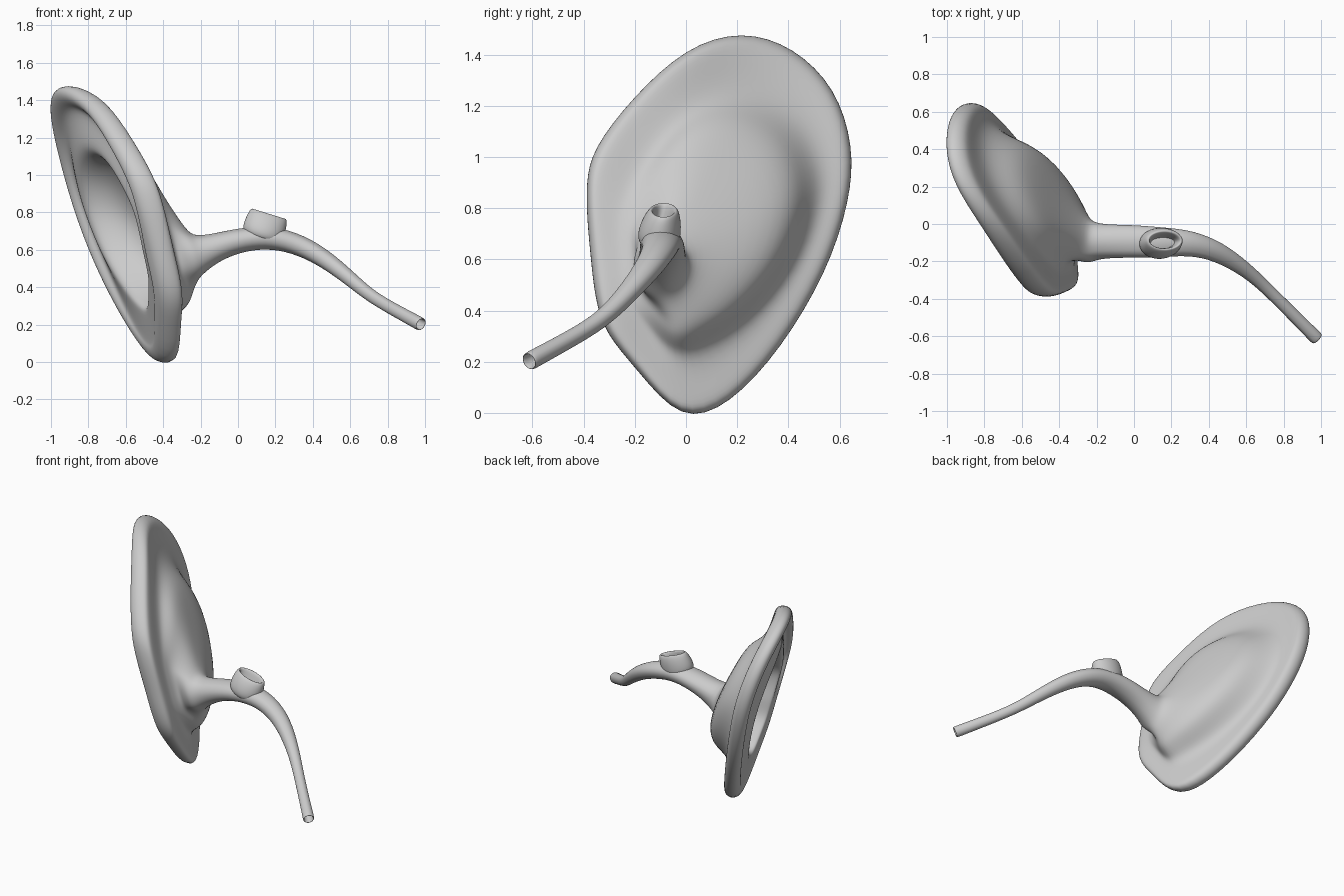
import bpy, bmesh, math
from mathutils import Vector, Matrix

if "Cube" in bpy.data.objects:
    bpy.data.objects.remove(bpy.data.objects["Cube"])

grey = bpy.data.materials.new("plain_grey")
grey.use_nodes = True
grey.diffuse_color = (0.6, 0.6, 0.6, 1)
grey.node_tree.nodes["Principled BSDF"].inputs["Base Color"].default_value = (0.6, 0.6, 0.6, 1)


def loft(name, rings, cyclic, levels=2):
    """Skin closed rings of equal point count into a smooth object."""
    bm = bmesh.new()
    rows = [[bm.verts.new(p) for p in ring] for ring in rings]
    count = len(rows[0])
    for a, b in zip(rows, rows[1:] + (rows[:1] if cyclic else [])):
        for i in range(count):
            j = (i + 1) % count
            bm.faces.new((a[i], a[j], b[j], b[i]))
    if not cyclic:
        bm.faces.new(rows[-1])
    bmesh.ops.recalc_face_normals(bm, faces=bm.faces)
    mesh = bpy.data.meshes.new(name)
    bm.to_mesh(mesh)
    bm.free()
    mesh.materials.append(grey)
    for face in mesh.polygons:
        face.use_smooth = True
    obj = bpy.data.objects.new(name, mesh)
    bpy.context.collection.objects.link(obj)
    sub = obj.modifiers.new("smooth", "SUBSURF")
    sub.levels = sub.render_levels = levels
    return obj


# Rim outline (y, z), seen from the side; each point gives one radial column
HUB = Vector((-0.08, 0.57))
rim = [(0.64, 0.83), (0.655, 1.04), (0.585, 1.27), (0.42, 1.43), (0.22, 1.495),
       (0, 1.43), (-0.21, 1.23), (-0.365, 1.03), (-0.39, 0.9), (-0.385, 0.75),
       (-0.37, 0.6), (-0.355, 0.45), (-0.315, 0.31), (-0.19, 0.17), (-0.02, -0.04),
       (0.17, 0.03), (0.37, 0.25), (0.55, 0.55)]
spokes = [Vector(p) - HUB for p in rim]
angles = [math.atan2(s.y, s.x) for s in spokes]


def lean(y, z):
    """The tilted, slightly cupped sheet the rim lies in."""
    return -0.38 - 0.36 * y - 0.277 * z + 0.4 * z * max(y, 0) * (y - 0.6)


def clamp(value):
    return max(0, min(1, value))


def flap_ring(frac, inset, depth):
    """Ring at a share of the rim radius; arguments may vary with angle."""
    ring = []
    for s, a in zip(spokes, angles):
        f = frac(a) if callable(frac) else frac
        d = depth(a) if callable(depth) else depth
        p = HUB + s.normalized() * (s.length * f - inset)
        ring.append(Vector((lean(*p) + d, *p)))
    return ring


def bulge(a):
    """Height of the bowl's back."""
    return max(0.125, 0.175 + 0.1 * math.cos(a))


def spread(a):
    """Share of the radius where the bowl's back drops to the flange."""
    return max(0.52, 0.5 + 0.22 * math.cos(a - 0.4))


def flange(a):
    """Height of the back near the rim; no groove along the front."""
    return 0.1 - 0.035 * clamp(0.6 + 0.9 * math.cos(a + 0.2))


def fold(a):
    """1 along the top and back, 0 at the lobe and front."""
    return clamp(0.45 + 0.8 * math.cos(a - 0.9))


def lip(a):
    return 0.49 + 0.12 * fold(a)


# Canal centre line, with half width and half height last
path = [(0.98, -0.615, 0.2, 0.038, 0.037), (0.94, -0.575, 0.222, 0.036, 0.036),
        (0.82, -0.455, 0.287, 0.034, 0.034), (0.7, -0.335, 0.358, 0.034, 0.034),
        (0.6, -0.245, 0.445, 0.04, 0.039), (0.45, -0.145, 0.565, 0.056, 0.05),
        (0.3, -0.1, 0.64, 0.07, 0.058), (0.15, -0.098, 0.67, 0.083, 0.063),
        (0, -0.093, 0.65, 0.09, 0.065), (-0.12, -0.093, 0.612, 0.092, 0.076),
        (-0.2, -0.093, 0.58, 0.1, 0.1), (-0.245, -0.093, 0.57, 0.125, 0.135)]


def tube_rings(scale):
    rings = []
    for i, (x, y, z, wide, high) in enumerate(path):
        ahead = Vector(path[max(i - 1, 0)][:3])
        behind = Vector(path[min(i + 1, len(path) - 1)][:3])
        t = (ahead - behind).normalized()
        u = Vector((0, 0, 1)).cross(t).normalized() * wide * scale
        v = t.cross(u.normalized()) * high * scale
        rings.append([Vector((x, y, z)) + u * math.cos(a) + v * math.sin(a) for a in angles])
    return rings


# Outer skin of the canal, back of the flap, rolled rim, bowl, inner canal
back = [flap_ring(0.36, 0, lambda a: bulge(a) + 0.03),
        flap_ring(lambda a: spread(a) - 0.06, 0, bulge),
        flap_ring(lambda a: spread(a) + 0.02, 0, lambda a: 0.5 * (bulge(a) + flange(a))),
        flap_ring(lambda a: spread(a) + 0.1, 0, flange),
        flap_ring(1, 0.06, lambda a: 0.9 * flange(a)),
        flap_ring(1, 0.012, lambda a: 0.75 * flange(a))]
front = [flap_ring(1, -0.008, 0),
         flap_ring(1, 0.012, -0.05),
         flap_ring(1, 0.06, -0.065),
         flap_ring(0.95, 0.06, lambda a: -0.06 + 0.02 * fold(a)),
         flap_ring(0.92, 0.06, lambda a: -0.055 + 0.055 * fold(a)),
         flap_ring(lambda a: lip(a) + 0.07, 0, lambda a: -0.05),
         flap_ring(lip, 0, -0.05),
         flap_ring(lambda a: lip(a) - 0.04, 0, 0),
         flap_ring(lambda a: lip(a) - 0.07, 0, lambda a: 0.5 * bulge(a)),
         flap_ring(0.36, 0, lambda a: bulge(a) - 0.045)]
loft("outer_ear_and_canal", tube_rings(1) + back + front + tube_rings(0.76)[::-1], True)

# Egg-shaped cup on top of the canal, open and tipped outward:
# half length, half width and height of each ring
cup_profile = [(0.075, 0.06, -0.055), (0.105, 0.08, -0.045), (0.118, 0.087, -0.01),
               (0.113, 0.078, 0.045), (0.103, 0.058, 0.088), (0.086, 0.042, 0.088),
               (0.078, 0.036, 0.05), (0.07, 0.03, 0.0), (0.04, 0.02, -0.01)]
steps = [math.tau * i / 16 for i in range(16)]
tip = Matrix.Translation((0.14, -0.105, 0.71)) @ Matrix.Rotation(0.3, 4, "Y")
loft("middle_ear_cup",
     [[tip @ Vector((wide * math.cos(a), deep * math.sin(a) + 0.2 * max(h, 0), h))
       for a in steps] for wide, deep, h in cup_profile], False)
